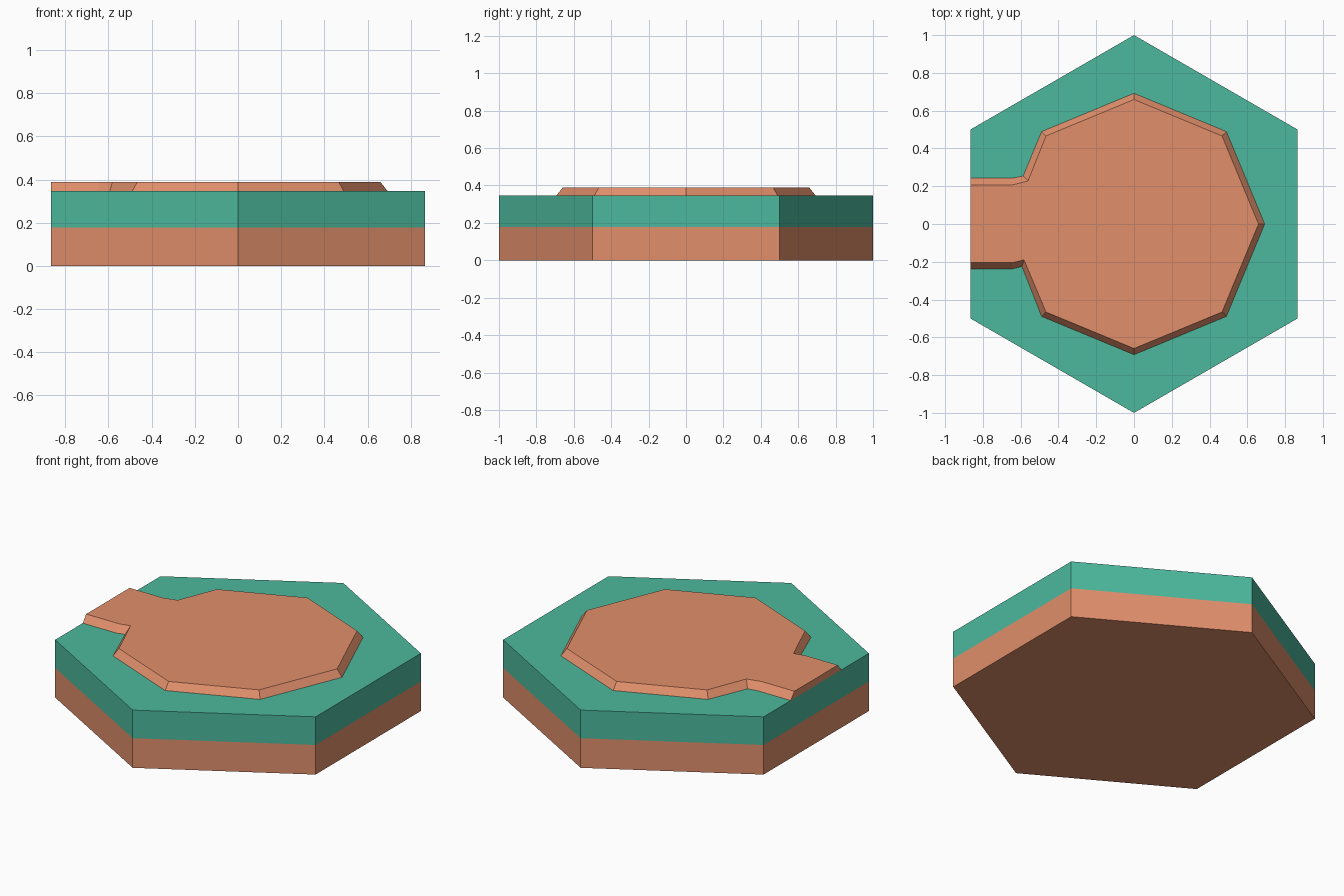
import bpy, bmesh, math

if "Cube" in bpy.data.objects:
    bpy.data.objects.remove(bpy.data.objects["Cube"])


def material(name, rgb):
    m = bpy.data.materials.new(name)
    lin = [(c / 255 / 12.92) if c < 10 else ((c / 255 + 0.055) / 1.055) ** 2.4 for c in rgb]
    m.diffuse_color = (*lin, 1)
    m.use_nodes = True
    m.node_tree.nodes["Principled BSDF"].inputs["Base Color"].default_value = m.diffuse_color
    return m


dirt = material("dirt orange", (225, 143, 107))
grass = material("grass green", (77, 185, 157))

SPLIT, TOP, PATH_TOP = 0.178, 0.347, 0.389
EDGE = math.cos(math.radians(30))


def loft(name, rings, mats, cap_bottom=True):
    """Join matching rings of points with quads and cap the ends."""
    bm = bmesh.new()
    loops = [[bm.verts.new(p) for p in ring] for ring in rings]
    n = len(loops[0])
    for a, b in zip(loops, loops[1:]):
        for i in range(n):
            j = (i + 1) % n
            bm.faces.new((a[i], a[j], b[j], b[i]))
    bm.faces.new(loops[-1])
    if cap_bottom:
        bm.faces.new(loops[0][::-1])
    me = bpy.data.meshes.new(name)
    for m in mats:
        me.materials.append(m)
    # second material on everything above the split height
    if len(mats) > 1:
        for f in bm.faces:
            f.material_index = int(f.calc_center_median().z > SPLIT)
    bm.to_mesh(me)
    bm.free()
    ob = bpy.data.objects.new(name, me)
    bpy.context.collection.objects.link(ob)
    return ob


# Hexagonal tile: dirt below, grass above
def hexagon(z):
    return [(math.cos(math.radians(30 + 60 * i)), math.sin(math.radians(30 + 60 * i)), z)
            for i in range(6)]


loft("hex_tile", [hexagon(0), hexagon(SPLIT), hexagon(TOP)], [dirt, grass])


# Raised dirt clearing: an octagon with a path running out to the -x edge
def clearing(radius, upper, lower, z):
    octagon = [(radius * math.cos(math.radians(a)), radius * math.sin(math.radians(a)))
               for a in range(-135, 136, 45)]
    return [(x, y, z) for x, y in octagon + upper + lower]


foot = clearing(0.692, [(-0.587, 0.254), (-0.642, 0.243), (-EDGE, 0.243)],
                [(-EDGE, -0.238), (-0.645, -0.238), (-0.593, -0.225)], TOP)
crest = clearing(0.659, [(-0.561, 0.228), (-0.645, 0.207), (-EDGE, 0.207)],
                 [(-EDGE, -0.205), (-0.645, -0.205), (-0.582, -0.19)], PATH_TOP)
loft("dirt_clearing_and_path", [foot, crest], [dirt], cap_bottom=False)
